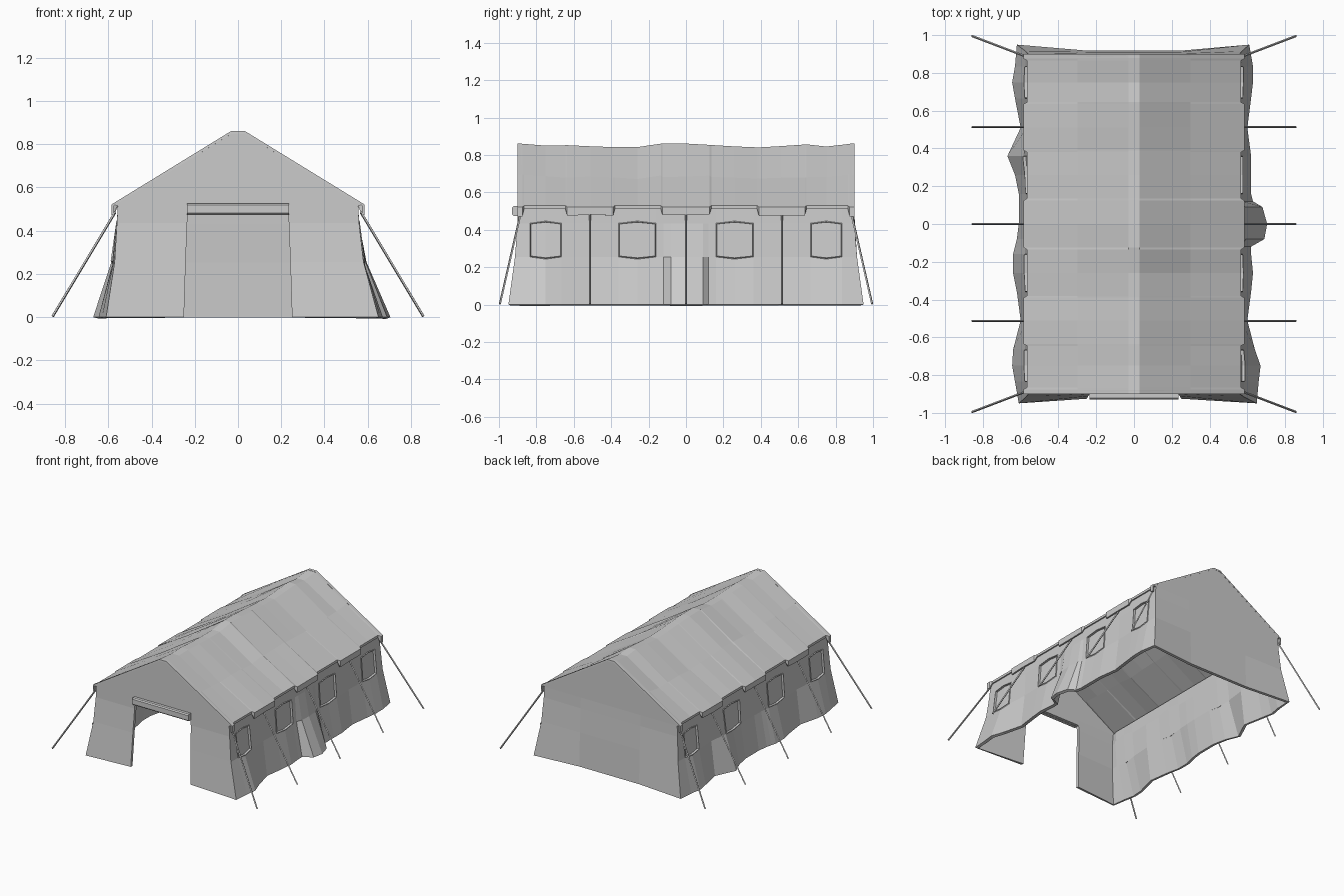
import bpy, bmesh, math, random
from mathutils import Vector

if "Cube" in bpy.data.objects:
    bpy.data.objects.remove(bpy.data.objects["Cube"])

random.seed(4)


def finish(bm, name, thickness=0):
    bmesh.ops.remove_doubles(bm, verts=bm.verts[:], dist=0.0005)
    bmesh.ops.recalc_face_normals(bm, faces=bm.faces[:])
    me = bpy.data.meshes.new(name)
    bm.to_mesh(me)
    bm.free()
    ob = bpy.data.objects.new(name, me)
    bpy.context.collection.objects.link(ob)
    if thickness:
        m = ob.modifiers.new("cloth", 'SOLIDIFY')
        m.thickness = thickness
        m.offset = -1
    return ob


def face(bm, pts):
    return bm.faces.new([bm.verts.new(p) for p in pts])


def grid(bm, cols):
    for a, b in zip(cols, cols[1:]):
        for i in range(len(a) - 1):
            face(bm, [a[i], b[i], b[i + 1], a[i + 1]])


# Canvas walls: flared, uneven hem with tighter upper part
Y = [-.9, -.835, -.75, -.665, -.51, -.36, -.26, -.16, -.12, -.08, 0,
     .09, .12, .16, .26, .36, .51, .665, .75, .835, .9]
HEM = {1: [.65, .66, .67, .64, .60, .62, .63, .62, .62, .69, .705,
           .68, .63, .62, .62, .62, .60, .62, .63, .63, .61],
       -1: [.61, .63, .645, .64, .60, .62, .64, .64, .63, .62, .61,
            .61, .61, .61, .63, .67, .60, .63, .645, .63, .62]}
WINDOWS = [-.75, -.26, .26, .75]


def wall_col(s, i):
    y, h = Y[i], HEM[s][i]
    end = abs(y) > .89
    bow = .012 if y in WINDOWS else 0
    return [(s * h, y * 1.055 if end else y, 0),
            (s * (.568 + .25 * (h - .6)), y * 1.016 if end else y, .255 - bow),
            (s * .56, y, .435 + bow), (s * .556, y, .515)]


bm = bmesh.new()
for s in (1, -1):
    grid(bm, [wall_col(s, i) for i in range(len(Y))])

# Front piers, lintel and gable around the doorway
for s in (1, -1):
    jamb = [(s * .25, -.925, 0), (s * .242, -.911, .255),
            (s * .235, -.9, .435), (s * .23, -.9, .515)]
    grid(bm, [wall_col(s, 0), jamb])
face(bm, [(-.233, -.9, .475), (.233, -.9, .475), (.23, -.9, .515), (-.23, -.9, .515)])
face(bm, [(-.556, -.9, .515), (-.23, -.9, .515), (.23, -.9, .515),
          (.556, -.9, .515), (.583, -.9, .522), (.03, -.9, .861),
          (-.03, -.9, .861), (-.583, -.9, .522)])

# Back wall and gable
n = len(Y) - 1
mids = [[(x, .918, 0), (x, .911, .255), (x, .903, .435), (x, .9, .515)] for x in (.25, -.25)]
grid(bm, [wall_col(1, n)] + mids + [wall_col(-1, n)])
face(bm, [(.25, .9, .515), (-.25, .9, .515), (-.03, .9, .861), (.03, .9, .861)])
for s in (1, -1):
    face(bm, [(s * .556, .9, .515), (s * .25, .9, .515), (s * .03, .9, .861), (s * .583, .9, .522)])
bmesh.ops.remove_doubles(bm, verts=bm.verts[:], dist=0.0005)
bmesh.ops.recalc_face_normals(bm, faces=bm.faces[:])

# Windows pressed into the side walls
for s in (1, -1):
    for w in WINDOWS:
        sel = [f for f in bm.faces if f.calc_center_median().x * s > .5
               and .3 < f.calc_center_median().z < .4
               and abs(f.calc_center_median().y - w) < .06
               and abs(f.normal.x) > .5]
        bmesh.ops.inset_region(bm, faces=sel, thickness=.006, depth=0.004)
        bmesh.ops.inset_region(bm, faces=sel, thickness=.001, depth=0)
        for v in {v for f in sel for v in f.verts}:
            v.co.x -= s * .016
finish(bm, "canvas_walls", .022)

# Roof: wavy ridge, valance cut back above each window
RIDGE = [(-.9, .862), (-.75, .85), (-.6, .853), (-.45, .842), (-.25, .842), (-.1, .866),
         (.1, .856), (.2, .848), (.4, .84), (.65, .857), (.75, .845), (.9, .862)]


def ridge(y):
    for (a, za), (b, zb) in zip(RIDGE, RIDGE[1:]):
        if a <= y <= b:
            return za + (zb - za) * (y - a) / (b - a)


half = [(0, 0), (.125, 0), (.135, 1), (.26, 1), (.38, 1), (.39, 0), (.51, 0),
        (.635, 0), (.645, 1), (.75, 1), (.865, 1), (.875, 0), (.9, 0)]
stations = [(-y, k) for y, k in half[:0:-1]] + half
sags = {}
cols = []
for y, notch in stations:
    zr = ridge(y)
    sides = {}
    for s in (-1, 1):
        xe = .566 if notch else .584
        ze = .53 if notch else .522
        zv = .512 if notch else (.472 if abs(y) > .87 else .474 + random.uniform(0, .008))
        # both edges of a valance step share one sag
        key = (s, round((y + .005 * (1 if y < 0 else -1)) * 20))
        sag = sags.setdefault(key, random.uniform(-.016, 0))
        if abs(y) > .85:
            sag = 0
        xm = .3
        zm = zr + (.522 - zr) * (xm - .03) / (.554) + sag
        sides[s] = [(s * xe, y, zv), (s * xe, y, ze), (s * xm, y, zm), (s * .03, y, zr)]
    cols.append(sides[-1] + sides[1][::-1])
bm = bmesh.new()
grid(bm, cols)
finish(bm, "canvas_roof", .012)

# Rolled door flap above the doorway
bm = bmesh.new()
bmesh.ops.create_cube(bm, size=1)
for v in bm.verts:
    v.co = Vector((v.co.x * .47, v.co.y * .032 - .914, v.co.z * .053 + .5))
bmesh.ops.bevel(bm, geom=[e for e in bm.edges if all(v.co.y < -.92 for v in e.verts)
                          and abs(e.verts[0].co.x - e.verts[1].co.x) > .1],
                offset=.008, segments=1, affect='EDGES')
finish(bm, "door_roll")


# Guy ropes
def rope(name, a, b, r=.006):
    a, b = Vector(a), Vector(b)
    bpy.ops.mesh.primitive_cylinder_add(vertices=4, radius=r, depth=(b - a).length,
                                        location=(a + b) / 2)
    ob = bpy.context.object
    ob.name = name
    ob.rotation_mode = 'QUATERNION'
    ob.rotation_quaternion = (b - a).to_track_quat('Z', 'Y')


for s in (1, -1):
    for y0, y1 in ((-.885, -.995), (-.513, -.513), (0, 0), (.513, .513), (.885, .995)):
        rope("guy_rope", (s * .568, y0, .485), (s * .857, y1, .004))
